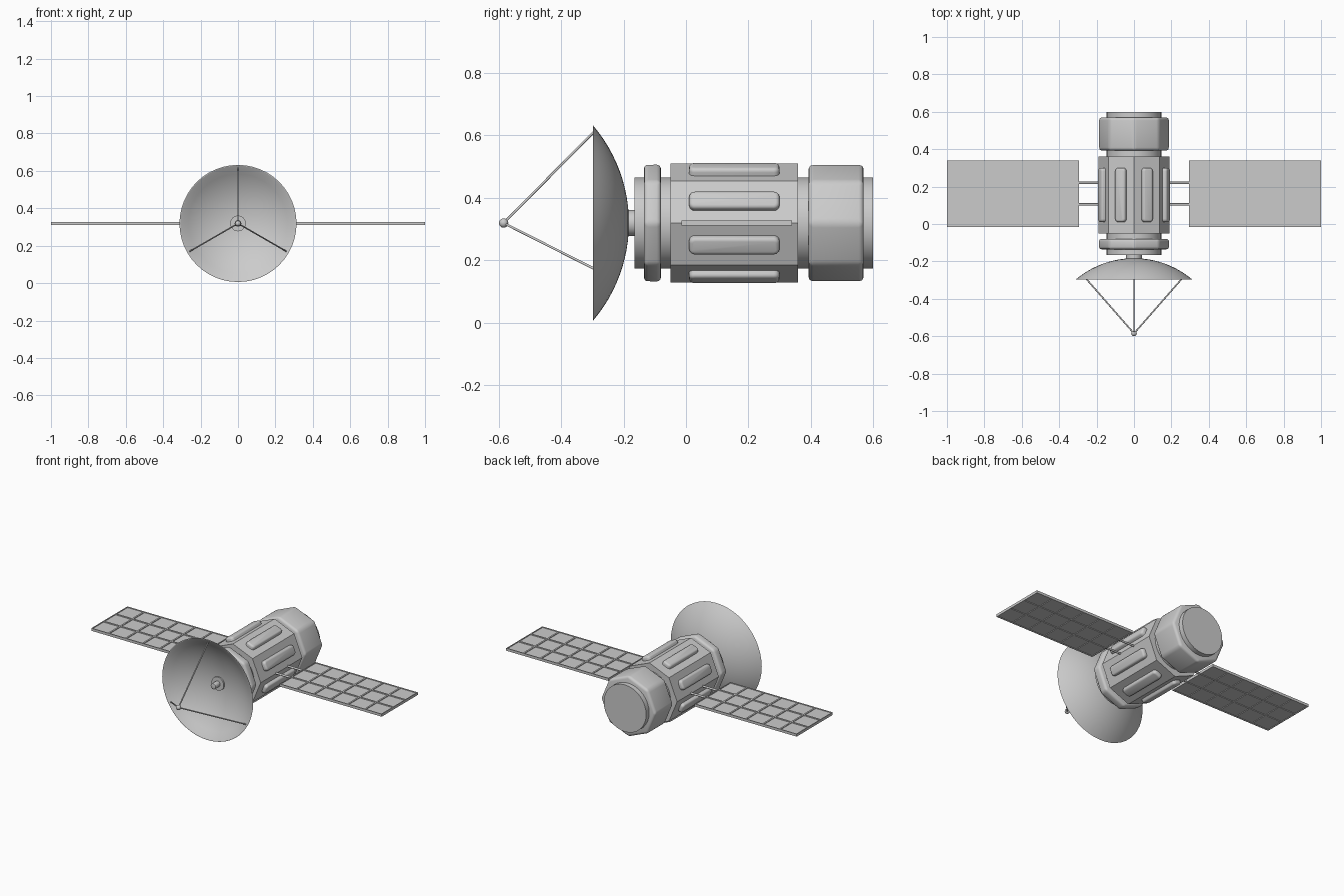
import bpy, bmesh, math
from mathutils import Vector, Matrix

if "Cube" in bpy.data.objects:
    bpy.data.objects.remove(bpy.data.objects["Cube"])

ZC = 0.319  # height of the long axis


def finish(name, bm, smooth=None):
    bmesh.ops.recalc_face_normals(bm, faces=bm.faces)
    me = bpy.data.meshes.new(name)
    bm.to_mesh(me)
    bm.free()
    ob = bpy.data.objects.new(name, me)
    bpy.context.collection.objects.link(ob)
    if smooth:
        bpy.ops.object.select_all(action='DESELECT')
        bpy.context.view_layer.objects.active = ob
        ob.select_set(True)
        bpy.ops.object.shade_smooth_by_angle(angle=math.radians(smooth))
    return ob


def rod(name, a, b, r, sides=32, bevel=0, smooth=None):
    """Prism or cylinder from a to b; for rods along y a corner points along x."""
    a, b = Vector(a), Vector(b)
    d = b - a
    bm = bmesh.new()
    bmesh.ops.create_cone(bm, cap_ends=True, segments=sides, radius1=r, radius2=r, depth=d.length)
    if bevel:
        bmesh.ops.bevel(bm, geom=bm.edges[:], offset=bevel, segments=3, profile=0.5, affect='EDGES')
    rot = d.to_track_quat('Z', 'Y').to_matrix().to_4x4()
    bm.transform(Matrix.Translation((a + b) / 2) @ rot)
    return finish(name, bm, smooth)


def along_y(name, y0, y1, r, **kw):
    return rod(name, (0, y0, ZC), (0, y1, ZC), r, **kw)


# body: core cylinder, octagonal hull, two rounded octagonal collars
along_y("core_cylinder", -0.165, 0.6, 0.146, smooth=30)
along_y("octagon_hull", -0.05, 0.36, 0.191, sides=8)
along_y("rear_collar", 0.393, 0.57, 0.19, sides=8, bevel=0.016, smooth=30)
along_y("front_collar", -0.135, -0.08, 0.19, sides=8, bevel=0.014, smooth=30)

# rounded pads, one on each hull face
for i in range(8):
    bm = bmesh.new()
    bmesh.ops.create_cube(bm, size=1, matrix=Matrix.Diagonal((0.06, 0.29, 0.05, 1)))
    upright = [e for e in bm.edges if abs(e.verts[0].co.z - e.verts[1].co.z) > 0.01]
    bmesh.ops.bevel(bm, geom=upright, offset=0.018, segments=4, profile=0.5, affect='EDGES')
    rim = [e for e in bm.edges if all(v.co.z > 0.024 for v in e.verts)]
    bmesh.ops.bevel(bm, geom=rim, offset=0.012, segments=3, profile=0.5, affect='EDGES')
    turn = Matrix.Rotation(math.radians(22.5 + 45 * i), 4, 'Y')
    bm.transform(Matrix.Translation((0, 0.155, ZC)) @ turn @ Matrix.Translation((0, 0, 0.175)))
    finish("hull_pad", bm, 35)

# dish: thin spherical cap spun round the axis
RIM, DEPTH, APEX, THICK = 0.313, 0.115, -0.183, 0.006
SPH = (RIM ** 2 + DEPTH ** 2) / (2 * DEPTH)
half = math.asin(RIM / SPH)


def cap_point(t, radius):
    return Vector((radius * math.sin(t), APEX - SPH + radius * math.cos(t), ZC))


bm = bmesh.new()
steps = [half * i / 12 for i in range(13)]
pts = [cap_point(t, SPH) for t in steps]
inner = [cap_point(t, SPH - THICK) for t in reversed(steps)]
inner[0].y = pts[-1].y
vs = [bm.verts.new(p) for p in pts + inner]
edges = [bm.edges.new(p) for p in zip(vs, vs[1:])]
bmesh.ops.spin(bm, geom=vs + edges, cent=(0, 0, ZC), axis=(0, 1, 0), angle=math.tau, steps=48)
bmesh.ops.remove_doubles(bm, verts=bm.verts, dist=1e-5)
finish("dish", bm, 30)

# dish mount, with stub inside the bowl
along_y("dish_neck", -0.2, -0.16, 0.042, sides=24, smooth=30)
along_y("dish_stub", -0.245, -0.195, 0.018, sides=16, bevel=0.003, smooth=40)

# feed tripod and ball
feed = (0, -0.585, ZC)
for deg in (90, 210, 330):
    a = math.radians(deg)
    rod("feed_strut", feed, (0.297 * math.cos(a), -0.291, ZC + 0.297 * math.sin(a)), 0.004, sides=8, smooth=50)
bm = bmesh.new()
bmesh.ops.create_uvsphere(bm, u_segments=16, v_segments=10, radius=0.015, matrix=Matrix.Translation(feed))
finish("feed_ball", bm, 40)

# solar wings: slab with a 6 x 3 grid of recessed cells, held by two rods
X0, X1, Y0, Y1, T = 0.295, 1.0, -0.015, 0.34, 0.008
for s in (-1, 1):
    bm = bmesh.new()
    bmesh.ops.create_grid(bm, x_segments=6, y_segments=3, size=0.5)
    bm.transform(Matrix.Diagonal((X1 - X0, Y1 - Y0, 1, 1)))
    bm.transform(Matrix.Translation((s * (X0 + X1) / 2, (Y0 + Y1) / 2, ZC - T)))
    ext = bmesh.ops.extrude_face_region(bm, geom=bm.faces[:], use_keep_orig=True)
    bmesh.ops.translate(bm, vec=(0, 0, 2 * T), verts=[g for g in ext["geom"] if isinstance(g, bmesh.types.BMVert)])
    bmesh.ops.recalc_face_normals(bm, faces=bm.faces)
    cells = [f for f in bm.faces if abs(f.normal.z) > 0.9]
    bmesh.ops.inset_individual(bm, faces=cells, thickness=0.007, depth=0)
    bmesh.ops.inset_individual(bm, faces=cells, thickness=0.0005, depth=-0.004)
    finish("solar_panel", bm)
    for y in (0.105, 0.22):
        rod("panel_rod", (s * 0.15, y, ZC), (s * 0.3, y, ZC), 0.006, sides=12, smooth=40)
